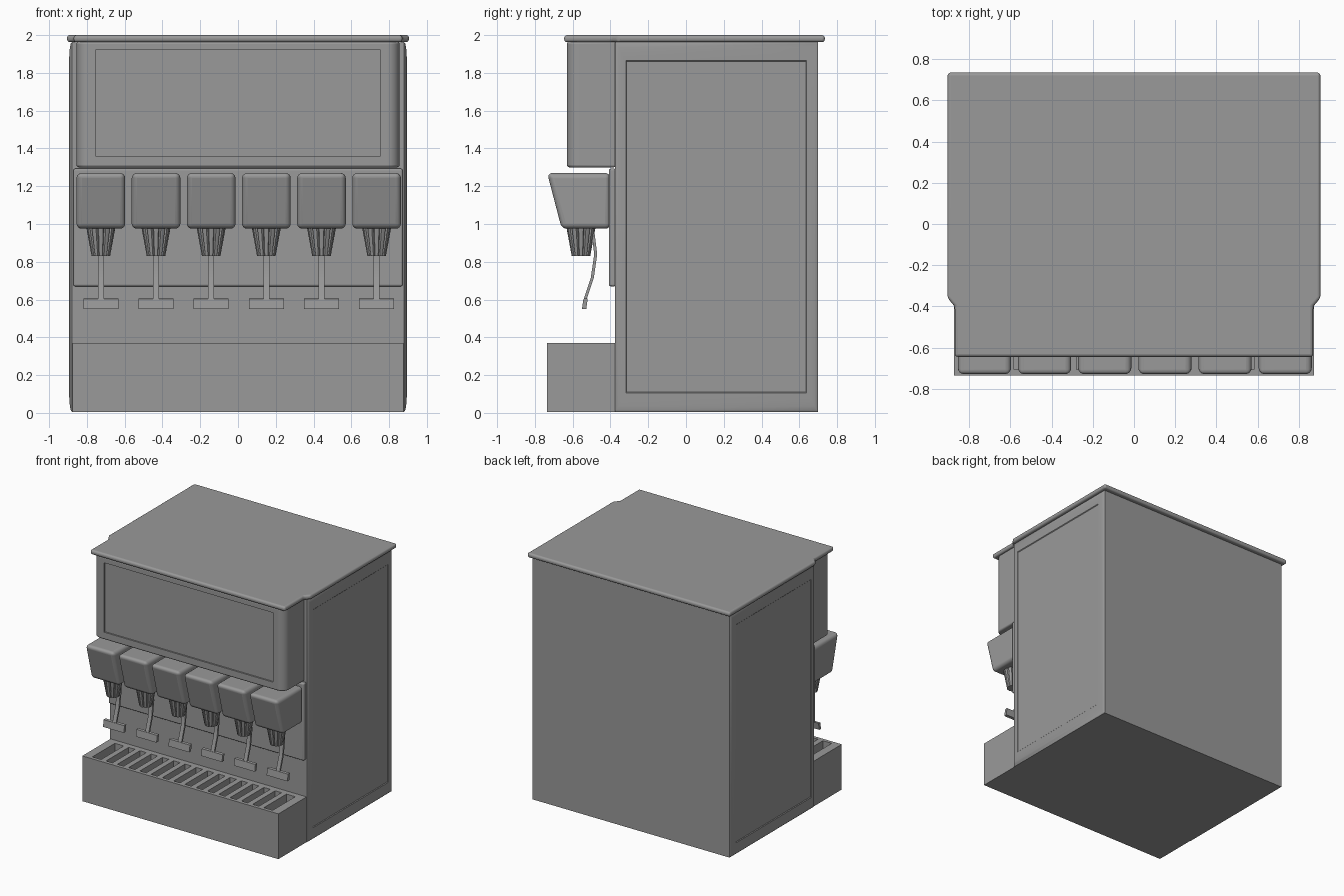
import bpy, bmesh, math
from math import sin, cos, pi

if "Cube" in bpy.data.objects:
    bpy.data.objects.remove(bpy.data.objects["Cube"])

grey = bpy.data.materials.new("dark_grey")
grey.diffuse_color = (0.32, 0.32, 0.32, 1)
grey.use_nodes = True
grey.node_tree.nodes["Principled BSDF"].inputs["Base Color"].default_value = grey.diffuse_color


def finish(name, bm, bevel=0.0, segs=3, limit=30, cut=None):
    bmesh.ops.recalc_face_normals(bm, faces=bm.faces)
    me = bpy.data.meshes.new(name)
    bm.to_mesh(me)
    bm.free()
    me.materials.append(grey)
    ob = bpy.data.objects.new(name, me)
    bpy.context.collection.objects.link(ob)
    bpy.ops.object.select_all(action='DESELECT')
    ob.select_set(True)
    bpy.context.view_layer.objects.active = ob
    bpy.ops.object.shade_smooth_by_angle(angle=math.radians(35))
    if bevel:
        m = ob.modifiers.new("bevel", 'BEVEL')
        m.width, m.segments = bevel, segs
        m.limit_method, m.angle_limit = 'ANGLE', math.radians(limit)
    if cut:
        m = ob.modifiers.new("recess", 'BOOLEAN')
        m.object, m.operation, m.solver = cut, 'DIFFERENCE', 'EXACT'
    ob.modifiers.new("flat_shading", 'WEIGHTED_NORMAL').keep_sharp = True
    return ob


def loft(name, rings, **kw):
    """Skin a list of equal-length closed rings and cap both ends."""
    bm = bmesh.new()
    vs = [[bm.verts.new(p) for p in r] for r in rings]
    n = len(vs[0])
    for a, b in zip(vs, vs[1:]):
        for i in range(n):
            bm.faces.new((a[i], a[(i + 1) % n], b[(i + 1) % n], b[i]))
    bm.faces.new(vs[0])
    bm.faces.new(vs[-1])
    return finish(name, bm, **kw)


def boxes(name, specs, **kw):
    """One object from (x0, x1, y0, y1, z0, z1) boxes."""
    bm = bmesh.new()
    for x0, x1, y0, y1, z0, z1 in specs:
        vs = bmesh.ops.create_cube(bm, size=1)['verts']
        for v in vs:
            v.co = (x1 if v.co.x > 0 else x0, y1 if v.co.y > 0 else y0, z1 if v.co.z > 0 else z0)
    return finish(name, bm, **kw)


def prism_z(name, outline, z0, z1, **kw):
    return loft(name, [[(x, y, z) for x, y in outline] for z in (z0, z1)], **kw)


# Cabinet: side faces are rounded frames around a slightly sunk flat panel
side = [(0.878, 0), (0.886, 0.1), (0.890, 0.3), (0.893, 0.6), (0.894, 0.95), (0.889, 1.0)]
sections = [(-x, t) for x, t in reversed(side)] + side
loft("cabinet", [[(x, -0.375 + 0.06 * t, 0.005 + 0.105 * t), (x, 0.70 - 0.065 * t, 0.005 + 0.105 * t),
                  (x, 0.70 - 0.065 * t, 1.965 - 0.105 * t), (x, -0.375 + 0.06 * t, 1.965 - 0.105 * t)]
                 for x, t in sections])

# Lid with a narrower front part
half = [(0.87, -0.645), (0.87, -0.40), (0.905, -0.36), (0.905, 0.735)]
prism_z("lid", half + [(-x, y) for x, y in reversed(half)], 1.963, 2.0, bevel=0.015, segs=4)

# Upper front housing with wide rounded front corners and a recessed display
cutter = boxes("display_cutter", [(-0.755, 0.755, -0.70, -0.618, 1.36, 1.92)])
cutter.hide_render = True
cutter.hide_set(True)
cutter.display_type = 'WIRE'
r = 0.065
arc = [(0.855 - r + r * sin(a), -0.63 + r - r * cos(a)) for a in [pi / 2 * i / 8 for i in range(9)]]
hood = arc + [(0.855, -0.37)]
prism_z("upper_housing", hood + [(-x, y) for x, y in reversed(hood)], 1.30, 1.966,
        bevel=0.012, limit=60, cut=cutter)

# Splash plate behind the valves
boxes("back_plate", [(-0.872, 0.872, -0.408, -0.37, 0.67, 1.293)], bevel=0.01)

# Drip tray: floor, rim and slats
zt, w, e, y0, y1 = 0.37, 0.875, 0.07, -0.707, -0.42
tray = [(-w, w, -0.735, -0.37, 0.005, 0.29), (-w, w, -0.735, y0, 0.29, zt), (-w, w, y1, -0.37, 0.29, zt),
        (-w, -w + e, y0, y1, 0.29, zt), (w - e, w, y0, y1, 0.29, zt)]
slots = 16
pitch = 2 * (w - e) / slots
for i in range(1, slots):
    x = -w + e + i * pitch
    tray.append((x - 0.022, x + 0.022, y0, y1, 0.29, zt))
boxes("drip_tray", tray)

# One dispensing valve, built at x = 0
prof = [(-0.40, 0.975), (-0.658, 0.975), (-0.735, 1.27), (-0.40, 1.27)]
body = loft("valve_body", [[(x, y, z) for y, z in prof] for x in (-0.129, 0.129)], bevel=0.028, segs=4)

# Ribbed tapering nozzle
def star(rad, z, n=12):
    ring = []
    for i in range(n):
        for f, k in ((-0.32, 1), (0.0, 1.02), (0.32, 1), (0.5, 0.84)):
            a = 2 * pi * (i + f) / n
            ring.append((rad * k * sin(a), -0.556 - rad * k * cos(a), z))
    return ring

nozzle = loft("nozzle", [star(0.076, 0.985), star(0.048, 0.83)])

# Bent lever strip with a push paddle
path = [(-0.496, 0.985), (-0.478, 0.84), (-0.496, 0.715), (-0.534, 0.60)]
lever = loft("lever", [[(-0.016, y - 0.008, z), (0.016, y - 0.008, z), (0.016, y + 0.008, z), (-0.016, y + 0.008, z)]
                       for y, z in path])
pad = [(-0.551, 0.549), (-0.528, 0.551), (-0.52, 0.606), (-0.543, 0.604)]
paddle = loft("paddle", [[(x, y, z) for y, z in pad] for x in (-0.093, 0.093)])

# Repeat the valve six times
for i in range(6):
    for ob in (body, nozzle, lever, paddle):
        ob2 = ob
        if i:
            ob2 = ob.copy()
            ob2.name = f"{ob.name}_{i + 1}"
            bpy.context.collection.objects.link(ob2)
        ob2.location.x = (i - 2.5) * 0.292 + 0.004
